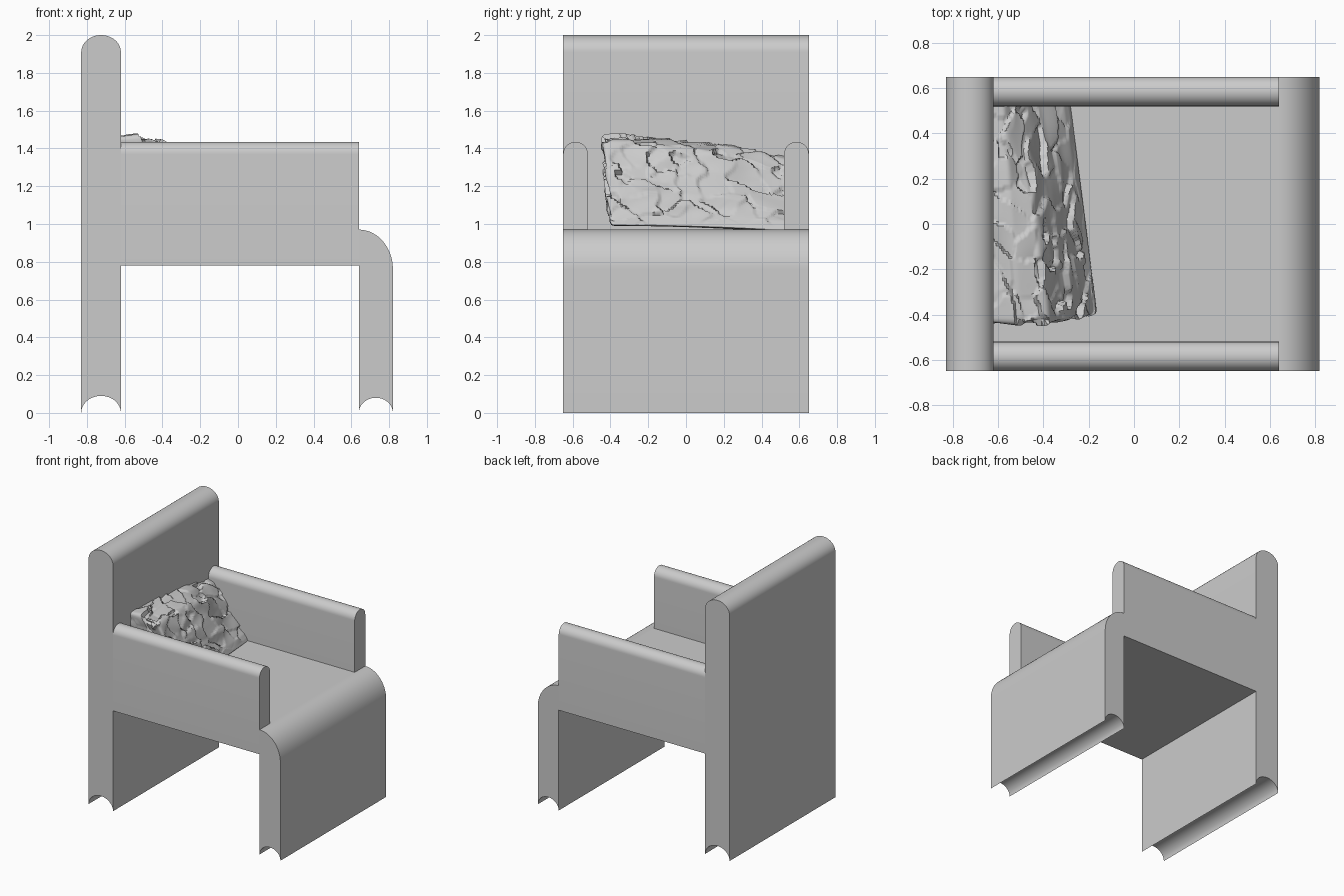
import bpy, bmesh, math
from mathutils import Vector, noise

cube = bpy.data.objects.get("Cube")
if cube:
    bpy.data.objects.remove(cube, do_unlink=True)

# One plain grey for the whole chair
grey = bpy.data.materials.new("light grey")
grey.use_nodes = True
colour = (0.6, 0.6, 0.6, 1)
grey.diffuse_color = colour
grey.node_tree.nodes["Principled BSDF"].inputs["Base Color"].default_value = colour


def finish(name, bm, angle):
    bmesh.ops.recalc_face_normals(bm, faces=bm.faces)
    mesh = bpy.data.meshes.new(name)
    bm.to_mesh(mesh)
    bm.free()
    mesh.materials.append(grey)
    obj = bpy.data.objects.new(name, mesh)
    bpy.context.collection.objects.link(obj)
    bpy.ops.object.select_all(action="DESELECT")
    obj.select_set(True)
    bpy.context.view_layer.objects.active = obj
    bpy.ops.object.shade_smooth_by_angle(angle=math.radians(angle))
    return obj


def arc(cx, cz, rx, rz, start, end, steps=24):
    angles = [math.radians(start + (end - start) * i / steps) for i in range(steps + 1)]
    return [(cx + rx * math.cos(a), cz + rz * math.sin(a)) for a in angles]


def extrude(name, profile, place, a, b):
    """Extrude a closed profile; place(u, z, d) puts it in space."""
    bm = bmesh.new()
    face = bm.faces.new([bm.verts.new(place(u, z, a)) for u, z in profile])
    new = bmesh.ops.extrude_face_region(bm, geom=[face])["geom"]
    offset = Vector(place(0, 0, b)) - Vector(place(0, 0, a))
    bmesh.ops.translate(bm, vec=offset,
                        verts=[g for g in new if isinstance(g, bmesh.types.BMVert)])
    return finish(name, bm, 30)


def along_y(u, z, d):
    return (u, d, z)


def along_x(u, z, d):
    return (d, u, z)


W = 0.65                       # half width of the chair
BACK, FRONT = -0.62, 0.64      # inner faces of the two upright panels

# Backrest slab: rounded top, hollowed foot
extrude("backrest", arc(-0.725, 1.91, 0.105, 0.09, 0, 180)
        + arc(-0.725, 0, 0.105, 0.09, 180, 0), along_y, -W, W)

# Front panel: quarter-round top, hollowed foot
extrude("front_panel", arc(FRONT, 0.76, 0.18, 0.21, 90, 0)
        + arc(0.73, 0, 0.09, 0.08, 0, 180), along_y, -W, W)

# Seat slab between the panels
extrude("seat", [(BACK, 0.78), (FRONT, 0.78), (FRONT, 0.97), (BACK, 0.97)],
        along_y, -0.52, 0.52)

# Armrests with round tops
for name, cy in (("right_armrest", -0.585), ("left_armrest", 0.585)):
    extrude(name, arc(cy, 1.37, 0.065, 0.065, 0, 180)
            + [(cy - 0.065, 0.78), (cy + 0.065, 0.78)], along_x, BACK, FRONT)


# Crumpled cushion leaning into the corner, lofted between two sections
near = [(-0.66, 1.46), (-0.5, 1.465), (-0.38, 1.43), (-0.27, 1.22),
        (-0.18, 1.04), (-0.16, 0.99), (-0.66, 0.99)]
far = [(-0.66, 1.36), (-0.58, 1.33), (-0.5, 1.25), (-0.41, 1.12),
       (-0.31, 1.02), (-0.28, 0.96), (-0.66, 0.95)]
SUB, ROWS, CAP = 18, 90, 16


def section(points):
    out = []
    for p, q in zip(points, points[1:] + points[:1]):
        out += [Vector(p).lerp(Vector(q), i / SUB) for i in range(SUB)]
    return out


bm = bmesh.new()
rings = []
for row in range(-CAP, ROWS + 1):
    t = max(row, 0) / ROWS
    scale = 1 if row >= 0 else max(1 + row / CAP, 0.03)
    ring = []
    for p, q in zip(section(near), section(far)):
        x = p.x + (q.x - p.x) * t
        z = p.y + (q.y - p.y) * t ** 2
        x, z = -0.42 + (x + 0.42) * scale, 1.22 + (z - 1.22) * scale
        start = -0.4 - 0.085 * (z - 1)
        ring.append(bm.verts.new((x, start + (0.55 - start) * t, z)))
    rings.append(ring)
for r0, r1 in zip(rings, rings[1:]):
    for i in range(len(r0)):
        j = (i + 1) % len(r0)
        bm.faces.new((r0[i], r0[j], r1[j], r1[i]))
bm.faces.new(rings[0])
bm.faces.new(rings[-1])
bmesh.ops.recalc_face_normals(bm, faces=bm.faces)
for _ in range(6):
    bmesh.ops.smooth_vert(bm, verts=bm.verts, factor=0.5, use_axis_x=True,
                          use_axis_y=True, use_axis_z=True)
bm.normal_update()

# Tilted shard-like folds, fading out towards the seat
moves = []
for v in bm.verts:
    p = Vector((v.co.x * 9, v.co.y * 7, v.co.z * 11))
    p += noise.noise_vector(p * 0.8) * 0.5
    cell = noise.voronoi(p)[1][0]
    tilt = noise.cell_vector(cell * 5.3)
    fade = min(max((v.co.z - 0.99) / 0.1, 0), 1)
    moves.append(v.normal * fade * max(min(0.035 * tilt.dot(p - cell), 0.016), -0.022))
for v, move in zip(bm.verts, moves):
    v.co += move
finish("cushion", bm, 60)
